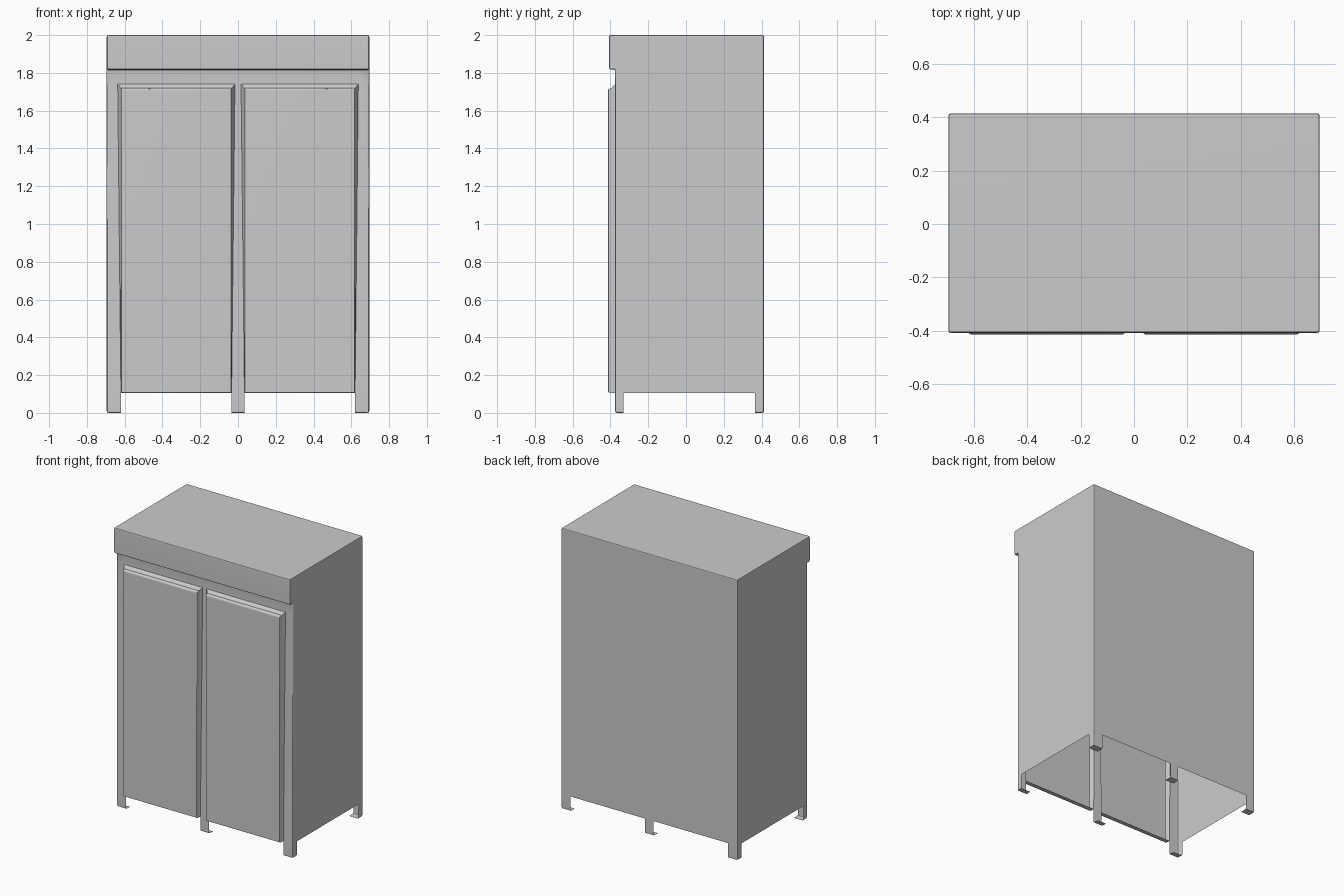
import bpy, bmesh
from mathutils import Vector

if "Cube" in bpy.data.objects:
    bpy.data.objects.remove(bpy.data.objects["Cube"])

W = 0.695                        # half width
WALL, LID, DOOR, BACK = -0.375, -0.408, -0.414, 0.414
GAP = 0.105                      # height of the open gaps between legs
OUT, MID = 0.62, 0.034           # door edges at the bottom
OUT_T, MID_T, TOP = 0.637, 0.016, 1.74   # door frame edges at the top


def finish(bm, name):
    bmesh.ops.recalc_face_normals(bm, faces=bm.faces[:])
    me = bpy.data.meshes.new(name)
    bm.to_mesh(me)
    bm.free()
    ob = bpy.data.objects.new(name, me)
    bpy.context.collection.objects.link(ob)
    bpy.ops.object.select_all(action='DESELECT')
    ob.select_set(True)
    bpy.context.view_layer.objects.active = ob
    bpy.ops.object.shade_smooth_by_angle(angle=0.65)
    wn = ob.modifiers.new("weighted_normals", 'WEIGHTED_NORMAL')
    wn.keep_sharp = True
    return ob


def cut(bm, co, no, pick):
    """Slice only the faces accepted by pick."""
    faces = [f for f in bm.faces if pick(f)]
    geom = set(faces)
    for f in faces:
        geom.update(f.edges)
        geom.update(f.verts)
    bmesh.ops.bisect_plane(bm, geom=list(geom), dist=1e-5,
                           plane_co=co, plane_no=no)


# Cabinet shell: side profile swept across the width, rounded edges
bm = bmesh.new()
profile = [(WALL, 0), (BACK, 0), (BACK, 2), (LID, 2), (LID, 1.817), (WALL, 1.817)]
face = bm.faces.new([bm.verts.new((-W, y, z)) for y, z in profile])
ext = bmesh.ops.extrude_face_region(bm, geom=[face])
bmesh.ops.translate(bm, vec=(2 * W, 0, 0),
                    verts=[g for g in ext['geom'] if isinstance(g, bmesh.types.BMVert)])
bmesh.ops.recalc_face_normals(bm, faces=bm.faces[:])
bmesh.ops.bevel(bm, geom=bm.edges[:], offset=0.01, segments=2, profile=0.5, affect='EDGES')

# Legs: open the bottom, leaving six thin feet
cut(bm, (0, 0, GAP), (0, 0, 1), lambda f: True)
low = lambda f: f.calc_center_median().z < GAP - 1e-4
for x in (-OUT, -MID, MID, OUT):
    cut(bm, (x, 0, 0), (1, 0, 0), low)
for y in (-0.33, 0.365):
    cut(bm, (0, y, 0), (0, 1, 0), low)


def is_gap(f):
    c = f.calc_center_median()
    in_x = abs(c.x) > OUT or abs(c.x) < MID
    in_y = c.y < -0.33 or c.y > 0.365
    return low(f) and not (in_x and in_y)


bmesh.ops.delete(bm, geom=[f for f in bm.faces if is_gap(f)], context='FACES')

# Door openings: tapered holes in the front wall
front = lambda f: (not low(f)) and all(abs(v.co.y - WALL) < 1e-4 for v in f.verts)
cut(bm, (0, 0, TOP), (0, 0, 1), front)
for s in (-1, 1):
    for b, t in ((OUT, OUT_T), (MID, MID_T)):
        cut(bm, (s * b, 0, GAP), Vector((TOP - GAP, 0, -s * (t - b))), front)


def is_hole(f):
    if not front(f):
        return False
    c = f.calc_center_median()
    return c.z < TOP and 0.1 < abs(c.x) < 0.6


bmesh.ops.delete(bm, geom=[f for f in bm.faces if is_hole(f)], context='FACES')
finish(bm, "cabinet_shell")

# Doors: stacked rings (depth, bottom side inset, top side inset, top z, bottom z)
rings = [(WALL, 0.0, 0.0, TOP, GAP),
         (-0.387, 0.0, 0.010, 1.729, GAP),
         (-0.393, 0.0, 0.015, 1.720, GAP),
         (-0.404, 0.001, 0.018, 1.717, GAP),
         (-0.411, 0.004, 0.021, 1.713, GAP + 0.003),
         (DOOR, 0.010, 0.027, 1.706, GAP + 0.010)]
for s, name in ((-1, "left_door"), (1, "right_door")):
    bm = bmesh.new()
    loops = []
    for y, ib, it, zt, zb in rings:
        pts = [(MID + ib, zb), (OUT - ib, zb), (OUT_T - it, zt), (MID_T + it, zt)]
        loops.append([bm.verts.new((s * x, y, z)) for x, z in pts])
    for a, b in zip(loops, loops[1:]):
        for i in range(4):
            j = (i + 1) % 4
            bm.faces.new((a[i], a[j], b[j], b[i]))
    panel = bm.faces.new(loops[-1])
    bmesh.ops.recalc_face_normals(bm, faces=bm.faces[:])
    # Open sheet: make the panel face outward
    flip = panel.normal.y > 0
    ob = finish(bm, name)
    if ob.data.polygons[-1].normal.y > 0:
        ob.data.flip_normals()
